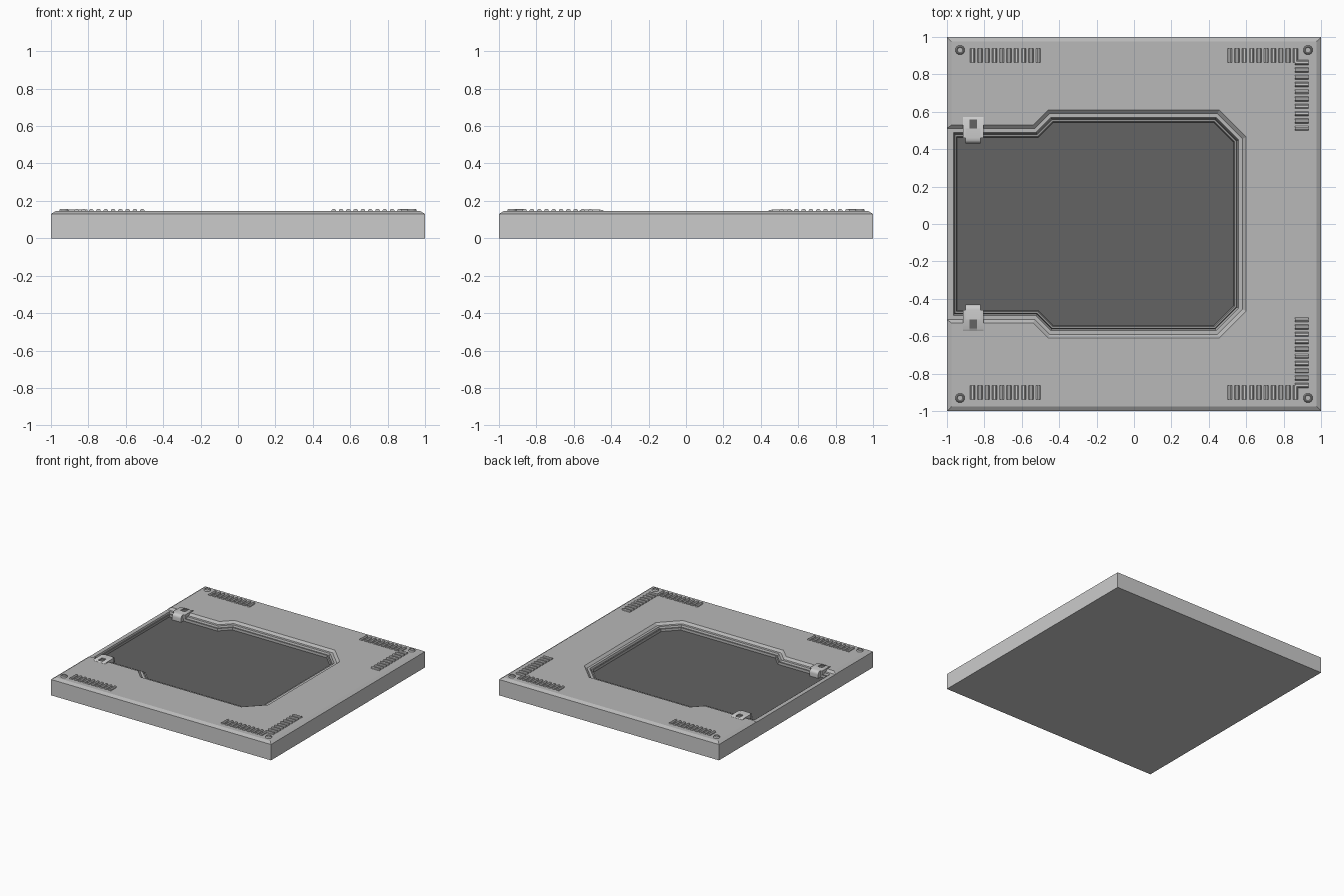
import bpy, bmesh, math

if "Cube" in bpy.data.objects:
    bpy.data.objects.remove(bpy.data.objects["Cube"])


def grey(name, v):
    m = bpy.data.materials.new(name)
    m.diffuse_color = (v, v, v, 1)
    m.use_nodes = True
    m.node_tree.nodes["Principled BSDF"].inputs["Base Color"].default_value = m.diffuse_color
    return m


SIDE, TOP, BEAD, DARK = (grey("side_grey", 0.7), grey("top_grey", 0.48),
                         grey("bead_grey", 0.3), grey("floor_dark", 0.125))


def new_object(name, bm, mat=None):
    bmesh.ops.recalc_face_normals(bm, faces=bm.faces)
    me = bpy.data.meshes.new(name)
    bm.to_mesh(me)
    bm.free()
    if mat:
        me.materials.append(mat)
    ob = bpy.data.objects.new(name, me)
    bpy.context.collection.objects.link(ob)
    return ob


def loft(bm, loops, caps=True, closed=False):
    """Skin a stack of equally sized point loops."""
    rings = [[bm.verts.new(p) for p in l] for l in loops]
    n = len(rings[0])
    pairs = list(zip(rings, rings[1:])) + ([(rings[-1], rings[0])] if closed else [])
    for a, b in pairs:
        for i in range(n):
            j = (i + 1) % n
            bm.faces.new((a[i], a[j], b[j], b[i]))
    if caps and not closed:
        bm.faces.new(rings[0])
        bm.faces.new(rings[-1])


def square(h, z):
    return [(-h, -h, z), (h, -h, z), (h, h, z), (-h, h, z)]


def outline(d, xl, z):
    """Recess outline moved inward by d, left end at xl."""
    k = 0.414 * d
    half = [(xl, 0.53 - d), (-0.54 + k, 0.53 - d), (-0.46 + k, 0.61 - d),
            (0.455 - k, 0.61 - d), (0.60 - d, 0.465 - k)]
    pts = half + [(x, -y) for x, y in reversed(half)]
    return [(x, y, z) for x, y in pts]


def smooth(ob, angle=35):
    bpy.ops.object.select_all(action='DESELECT')
    ob.select_set(True)
    bpy.context.view_layer.objects.active = ob
    bpy.ops.object.shade_smooth_by_angle(angle=math.radians(angle))


# Slab with chamfered top edge
bm = bmesh.new()
loft(bm, [square(1, 0), square(1, 0.13), square(0.975, 0.145)])
slab = new_object("base_slab", bm)

# Stepped recess, open across the left rim
bm = bmesh.new()
loft(bm, [outline(0, -1.1, 0.2), outline(0, -1.1, 0.1455), outline(0.02, -1.1, 0.128),
          outline(0.04, -1.1, 0.128), outline(0.04, -0.965, 0.128),
          outline(0.05, -0.96, 0.10)])
cutter = new_object("recess_cutter", bm)
cutter.hide_render = True
mod = slab.modifiers.new("recess", 'BOOLEAN')
mod.operation = 'DIFFERENCE'
mod.solver = 'EXACT'
mod.object = cutter
bpy.context.view_layer.objects.active = slab
bpy.ops.object.modifier_apply(modifier=mod.name)
bpy.data.objects.remove(cutter)

# Slab greys: plain walls and underside, mid top, dark recess floor
slab.data.materials.clear()
for m in (SIDE, TOP, DARK, grey("underside_grey", 0.8)):
    slab.data.materials.append(m)
for p in slab.data.polygons:
    if p.normal.z > 0.2:
        p.material_index = 2 if p.center.z < 0.11 else 1
    else:
        p.material_index = 3 if p.normal.z < -0.5 else 0

# Raised bead around the recess floor
bm = bmesh.new()
loft(bm, [outline(0.048, -0.962, 0.095), outline(0.052, -0.958, 0.117),
          outline(0.062, -0.95, 0.117), outline(0.07, -0.945, 0.095)], closed=True)
new_object("recess_bead", bm, BEAD)


# Vent ribs
def rib(bm, cx, cy, along_y):
    prof = [(-0.014, 0.14), (-0.011, 0.152), (-0.005, 0.157),
            (0.005, 0.157), (0.011, 0.152), (0.014, 0.14)]
    ends = []
    for e in (-0.037, 0.037):
        ends.append([(cx + u, cy + e, z) if along_y else (cx + e, cy + u, z)
                     for u, z in prof])
    loft(bm, ends)


bm = bmesh.new()
for s in (1, -1):
    for i in range(10):
        t = 0.512 + 0.039 * i
        rib(bm, -t, 0.9 * s, True)
        rib(bm, t, 0.9 * s, True)
        rib(bm, 0.897, t * s, False)
new_object("vent_ribs", bm, SIDE)

# Corner screws with sunken heads
bm = bmesh.new()
for cx in (-0.93, 0.93):
    for cy in (-0.93, 0.93):
        loft(bm, [[(cx + r * math.cos(a * math.pi / 8), cy + r * math.sin(a * math.pi / 8), z)
                   for a in range(16)]
                  for r, z in ((0.026, 0.14), (0.024, 0.152), (0.020, 0.157),
                               (0.017, 0.157), (0.014, 0.153))])
smooth(new_object("corner_screws", bm, TOP))


# Clips hooked over the recess wall
def extrude_x(bm, prof, x0, x1, s):
    loft(bm, [[(x, y * s, z) for y, z in prof] for x in (x0, x1)])


bm = bmesh.new()
slot = bmesh.new()
hook = [(0.51, 0.11), (0.51, 0.153), (0.46, 0.153)]
hook += [(0.455 - 0.024 * math.sin(a * math.pi / 8), 0.129 + 0.024 * math.cos(a * math.pi / 8))
         for a in range(1, 5)]
hook += [(0.431, 0.098), (0.47, 0.098)]
prong = [(0.572, 0.12), (0.572, 0.146), (0.56, 0.153), (0.46, 0.153), (0.46, 0.12)]
bar = [(0.572, 0.12), (0.572, 0.146), (0.56, 0.153), (0.558, 0.12)]
for s in (1, -1):
    extrude_x(bm, hook, -0.9, -0.82, s)
    extrude_x(bm, prong, -0.915, -0.88, s)
    extrude_x(bm, prong, -0.84, -0.805, s)
    extrude_x(bm, bar, -0.88, -0.84, s)
    extrude_x(slot, [(0.51, 0.12), (0.559, 0.12), (0.559, 0.147), (0.51, 0.147)],
              -0.88, -0.84, s)
smooth(new_object("clips", bm, SIDE))
new_object("clip_slots", slot, DARK)
